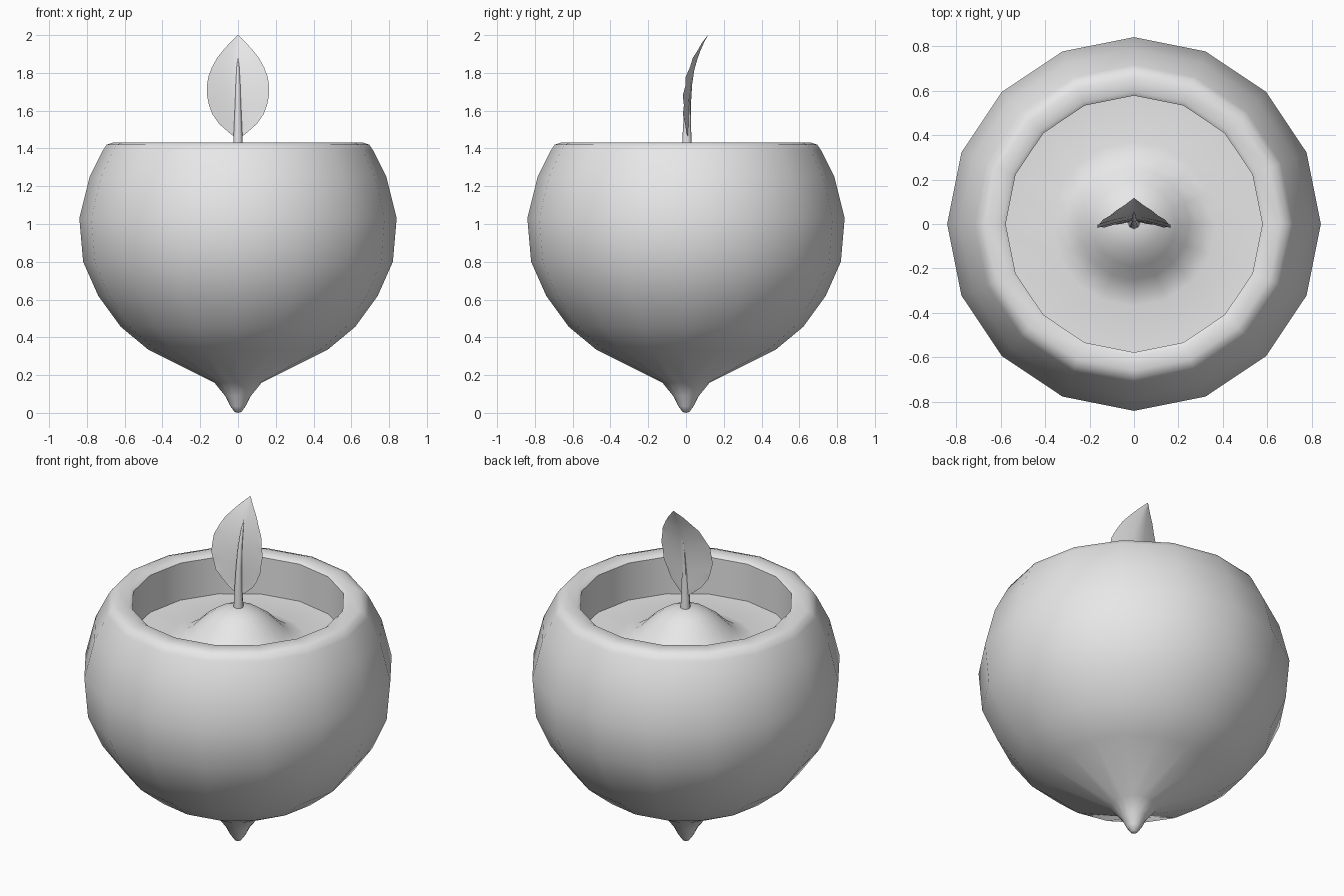
import bpy, bmesh, math
from mathutils import Vector

if "Cube" in bpy.data.objects:
    bpy.data.objects.remove(bpy.data.objects["Cube"])

SIDES = 16
grey = bpy.data.materials.new("light_grey")
grey.diffuse_color = (0.8, 0.8, 0.8, 1)
grey.use_nodes = True
grey.node_tree.nodes["Principled BSDF"].inputs["Base Color"].default_value = grey.diffuse_color


def finish(name, bm, angle=45, fix_normals=True):
    if fix_normals:
        bmesh.ops.recalc_face_normals(bm, faces=bm.faces)
    mesh = bpy.data.meshes.new(name)
    bm.to_mesh(mesh)
    bm.free()
    mesh.materials.append(grey)
    mesh.shade_smooth()
    mesh.set_sharp_from_angle(angle=math.radians(angle))
    obj = bpy.data.objects.new(name, mesh)
    bpy.context.collection.objects.link(obj)
    return obj


def skin(bm, rings):
    """Join rings of vertices; a ring of one vertex closes an end."""
    for a, b in zip(rings, rings[1:]):
        n = max(len(a), len(b))
        for i in range(n):
            j = (i + 1) % n
            if len(a) == 1:
                bm.faces.new((a[0], b[j], b[i]))
            elif len(b) == 1:
                bm.faces.new((a[i], a[j], b[0]))
            else:
                bm.faces.new((a[i], a[j], b[j], b[i]))


def ring(bm, r, z, sides, y=0.0):
    if r == 0:
        return [bm.verts.new((0, y, z))]
    return [bm.verts.new((r * math.cos(2 * math.pi * i / sides),
                          y + r * math.sin(2 * math.pi * i / sides), z))
            for i in range(sides)]


# Hollow pot: pointed bottom, rounded belly, bevelled rim, inner floor with a dome
profile = [(0, 0), (0.018, 0.005), (0.04, 0.035), (0.068, 0.09), (0.125, 0.16),
           (0.475, 0.335), (0.62, 0.455), (0.74, 0.62), (0.82, 0.80),
           (0.84, 1.03), (0.785, 1.25), (0.715, 1.39), (0.695, 1.42),
           (0.66, 1.432), (0.595, 1.432), (0.577, 1.42), (0.577, 1.20),
           (0.37, 1.195), (0.31, 1.21), (0.25, 1.25), (0.19, 1.31),
           (0.12, 1.36), (0.06, 1.382), (0, 1.39)]
bm = bmesh.new()
skin(bm, [ring(bm, r, z, SIDES) for r, z in profile])
finish("pot", bm, 50)


def rib_y(z):
    """Backward bend of the leaf and stem."""
    t = max(0.0, (z - 1.5) / 0.5)
    return 0.008 + 0.012 * min(t, 1) + 0.09 * t ** 3


# Tapered stem that runs up into the leaf as its middle rib
bm = bmesh.new()
stem = [(0.028, 1.36), (0.025, 1.43), (0.021, 1.52), (0.016, 1.63),
        (0.012, 1.74), (0.007, 1.83), (0, 1.89)]
skin(bm, [ring(bm, r, z, 8, rib_y(z) - 0.003) for r, z in stem])
finish("stem", bm)

# Cupped leaf blade with rippled side veins
outline = [(1.455, 0.012), (1.49, 0.055), (1.53, 0.10), (1.58, 0.135),
           (1.63, 0.154), (1.68, 0.164), (1.73, 0.165), (1.78, 0.157),
           (1.83, 0.138), (1.88, 0.11), (1.92, 0.078), (1.96, 0.042),
           (2.0, 0.002)]
bm = bmesh.new()
rows = []
for k, (z, w) in enumerate(outline):
    row = []
    for i in range(-4, 5):
        s = i / 4
        cup = 0.036 * abs(s) ** 1.3 * (w / 0.165)
        ripple = 0.004 * (-1) ** k * abs(s) * (w / 0.165)
        row.append(bm.verts.new((s * w, rib_y(z) + 0.006 - cup + ripple, z)))
    rows.append(row)
for a, b in zip(rows, rows[1:]):
    for i in range(8):
        bm.faces.new((a[i], a[i + 1], b[i + 1], b[i]))
finish("leaf", bm, 60, False)
